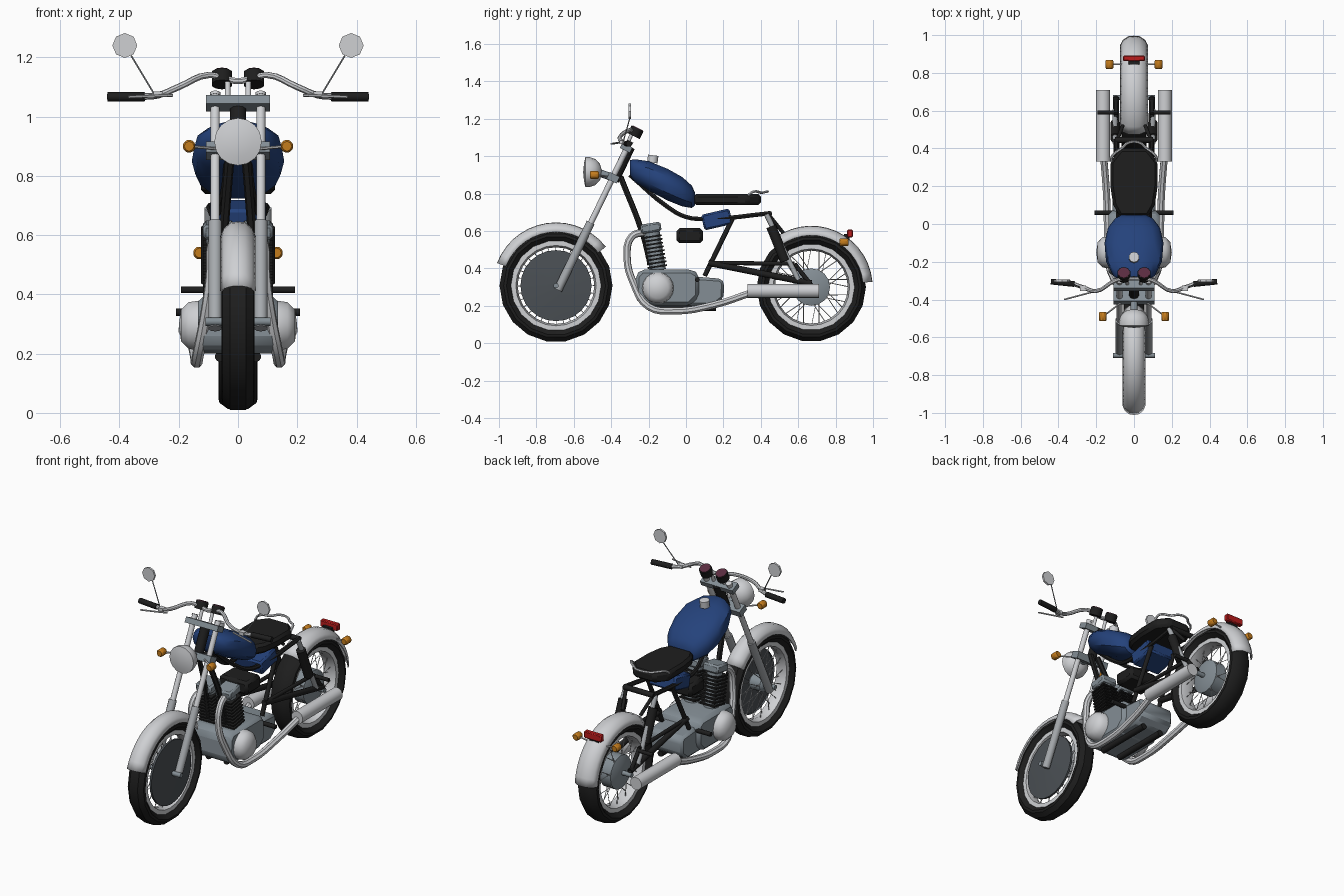
import bpy, bmesh, math
from mathutils import Vector

cube = bpy.data.objects.get("Cube")
if cube:
    bpy.data.objects.remove(cube, do_unlink=True)


def material(name, *rgb):
    m = bpy.data.materials.new(name)
    m.use_nodes = True
    m.diffuse_color = (*rgb, 1)
    m.node_tree.nodes["Principled BSDF"].inputs["Base Color"].default_value = (*rgb, 1)
    return m


black = material("black", .013, .013, .013)
blue = material("tank blue", .018, .055, .2)
chrome = material("chrome", .62, .63, .65)
silver = material("brushed silver", .38, .4, .42)
grey = material("engine grey", .23, .27, .3)
steel = material("dark steel", .07, .08, .09)
orange = material("indicator orange", .55, .2, .012)
red = material("tail light red", .5, .012, .012)
plum = material("gauge plum", .1, .025, .05)
parts = []


def finish(name, bm, mat, loc=(0, 0, 0), rot=(0, 0, 0)):
    bmesh.ops.recalc_face_normals(bm, faces=bm.faces)
    me = bpy.data.meshes.new(name)
    bm.to_mesh(me)
    bm.free()
    ob = bpy.data.objects.new(name, me)
    bpy.context.collection.objects.link(ob)
    me.materials.append(mat)
    ob.location, ob.rotation_euler = loc, rot
    parts.append(ob)
    return ob


def bevel(ob, width, segments=1):
    b = ob.modifiers.new("Bevel", "BEVEL")
    b.width, b.segments, b.limit_method = width, segments, "ANGLE"


def box(name, loc, size, mat, tilt=0, soft=0):
    bm = bmesh.new()
    bmesh.ops.create_cube(bm, size=1)
    bmesh.ops.scale(bm, vec=size, verts=bm.verts)
    ob = finish(name, bm, mat, loc, (math.radians(tilt), 0, 0))
    if soft:
        bevel(ob, soft)
    return ob


def rod(name, a, b, r, mat, r2=None, n=10):
    a, b = Vector(a), Vector(b)
    bm = bmesh.new()
    bmesh.ops.create_cone(bm, cap_ends=True, segments=n, radius1=r,
                          radius2=r if r2 is None else r2, depth=(b - a).length)
    return finish(name, bm, mat, (a + b) / 2, (b - a).to_track_quat("Z", "Y").to_euler())


def pipe(name, pts, r, mat, sides=2):
    cu = bpy.data.curves.new(name, "CURVE")
    cu.dimensions, cu.bevel_depth, cu.bevel_resolution = "3D", r, sides
    cu.use_fill_caps, cu.resolution_u = True, 4
    sp = cu.splines.new("BEZIER")
    sp.bezier_points.add(len(pts) - 1)
    for bp, p in zip(sp.bezier_points, pts):
        bp.co = p
        bp.handle_left_type = bp.handle_right_type = "AUTO"
    tmp = bpy.data.objects.new(name, cu)
    bpy.context.collection.objects.link(tmp)
    bpy.context.view_layer.update()
    bm = bmesh.new()
    bm.from_mesh(tmp.to_mesh())
    bpy.data.objects.remove(tmp, do_unlink=True)
    return finish(name, bm, mat)


def lathe(name, prof, loc, mat, n=18, start=0, sweep=360, closed=False, rot=(0, 0, 0)):
    """Turn an (x, radius) profile around the x axis."""
    full = sweep == 360
    bm = bmesh.new()
    rings = []
    for i in range(n if full else n + 1):
        t = math.radians(start + sweep * i / n)
        rings.append([bm.verts.new((x, r * math.cos(t), r * math.sin(t))) for x, r in prof])
    for i in range(n):
        a, b = rings[i], rings[(i + 1) % len(rings)]
        for j in range(len(prof) if closed else len(prof) - 1):
            k = (j + 1) % len(prof)
            bm.faces.new((a[j], a[k], b[k], b[j]))
    bmesh.ops.remove_doubles(bm, verts=bm.verts, dist=1e-5)
    return finish(name, bm, mat, loc, rot)


def prism(name, outline, axis, lo, hi, mat, soft=.01):
    bm = bmesh.new()
    place = (lambda p, h: (h, *p)) if axis == "x" else (lambda p, h: (*p, h))
    f = bm.faces.new([bm.verts.new(place(p, lo)) for p in outline])
    new = bmesh.ops.extrude_face_region(bm, geom=[f])["geom"]
    shift = (hi - lo, 0, 0) if axis == "x" else (0, 0, hi - lo)
    bmesh.ops.translate(bm, vec=shift, verts=[v for v in new if isinstance(v, bmesh.types.BMVert)])
    ob = finish(name, bm, mat)
    bevel(ob, soft)
    return ob


# Wheels with tyre, rim, hub, spokes and mudguard
def wheel(tag, c, R, inner, w, hub, guard_w, guard_start, guard_sweep):
    half = [(.6 * w, inner), (w, inner + .025), (.95 * w, R - .022), (.5 * w, R)]
    mirrored = [(-x, r) for x, r in reversed(half)]
    lathe(tag + "_tyre", half + mirrored, c, black, closed=True)
    e = .62 * w
    lathe(tag + "_rim", [(-e, inner + .005), (e, inner + .005), (e, inner - .025),
                         (0, inner - .035), (-e, inner - .025)], c, chrome, 24, closed=True)
    lathe(tag + "_hub", [(-.05, 0), (-.05, .6 * hub), (-.035, hub), (.035, hub), (.05, .6 * hub), (.05, 0)],
          c, grey, 16)
    rod(tag + "_axle", (-.11, *c[1:]), (.11, *c[1:]), .014, grey)
    for i in range(32):
        t, s = math.tau * i / 32, 1 if i % 2 else -1
        u = t + (.35 if i % 4 < 2 else -.35)
        rod(tag + "_spoke", (s * .035, c[1] + hub * .8 * math.cos(u), c[2] + hub * .8 * math.sin(u)),
            (s * .008, c[1] + (inner - .02) * math.cos(t), c[2] + (inner - .02) * math.sin(t)),
            .0022, chrome, n=4)
    g = [(guard_w * k, R + .036 - .04 * k ** 4 - .01 * k * k) for k in (-1, -.8, -.4, 0, .4, .8, 1)]
    guard = lathe(tag + "_mudguard", g, c, chrome, 14, guard_start, guard_sweep)
    guard.modifiers.new("Thickness", "SOLIDIFY").thickness = .006


front, rear = (0, -.695, .308), (0, .67, .3)
wheel("front", front, .302, .24, .055, .045, .06, 38, 121)
wheel("rear", rear, .292, .23, .066, .1, .074, 5, 122)
lathe("brake_cover", [(.03, .19), (.042, .19), (.055, .05), (.055, 0)], front, steel, 24)

# Steering: fork, clamps, neck, headlight
for s in (-1, 1):
    rod("fork_tube", (s * .077, -.53, .6), (s * .077, -.3, 1.075), .016, chrome)
    rod("fork_leg", (s * .077, -.685, .285), (s * .077, -.51, .645), .023, silver)
    rod("fork_cap", (s * .077, -.302, 1.07), (s * .077, -.297, 1.08), .018, chrome)
    rod("bar_riser", (s * .035, -.32, 1.05), (s * .035, -.29, 1.12), .01, chrome)
box("upper_clamp", (0, -.32, 1.045), (.216, .06, .032), grey, -26)
box("lower_clamp", (0, -.39, .885), (.216, .06, .04), grey, -26)
rod("steering_neck", (0, -.385, .87), (0, -.3, 1.05), .028, black)
lathe("headlight", [(-.05, 0), (-.045, .05), (-.038, .08), (-.015, .08), (.015, .07), (.04, .045), (.052, 0)],
      (0, -.5, .915), chrome, 16, rot=(0, 0, math.pi / 2))
rod("headlight_mount", (0, -.46, .91), (0, -.39, .885), .02, grey)

# Handlebar, grips, levers, mirrors, gauges
half_bar = [(.34, -.31, 1.067), (.27, -.335, 1.072), (.2, -.355, 1.1), (.1, -.3, 1.14), (.05, -.29, 1.13)]
pipe("handlebar", half_bar + [(0, -.29, 1.12)] + [(-x, y, z) for x, y, z in reversed(half_bar)], .011, chrome)
for s in (-1, 1):
    rod("grip", (s * .315, -.318, 1.067), (s * .44, -.305, 1.067), .016, black)
    box("lever_bracket", (s * .27, -.34, 1.075), (.03, .03, .02), chrome)
    rod("lever", (s * .22, -.36, 1.072), (s * .37, -.4, 1.066), .005, chrome, n=6)
    rod("mirror_stem", (s * .285, -.335, 1.08), (s * .36, -.3, 1.205), .003, silver, n=6)
    rod("mirror", (s * .382, -.307, 1.24), (s * .382, -.295, 1.24), .042, chrome, n=8)
    base, up = Vector((s * .054, -.28, 1.108)), Vector((0, .45, .89))
    rod("gauge_body", base, base + up * .045, .036, black, n=10)
    rod("gauge_face", base + up * .045, base + up * .049, .031, plum, n=10)

# Fuel tank lofted through rounded sections: y, bottom, top, half width
bm = bmesh.new()
rings = []
for y, lo, hi, w in [(-.3, .895, .98, .07), (-.275, .86, .985, .11), (-.2, .815, .975, .148), (-.1, .762, .935, .156),
                     (-.02, .73, .89, .138), (.03, .722, .845, .1), (.047, .735, .81, .07)]:
    mid, h = (lo + hi) / 2, (hi - lo) / 2
    ring = []
    for i in range(14):
        c, s = math.cos(math.tau * i / 14), math.sin(math.tau * i / 14)
        ring.append(bm.verts.new((w * math.copysign(abs(c) ** .8, c), y,
                                  mid + h * math.copysign(abs(s) ** .8, s))))
    rings.append(ring)
for a, b in zip(rings, rings[1:]):
    for i in range(14):
        bm.faces.new((a[i], a[(i + 1) % 14], b[(i + 1) % 14], b[i]))
bm.faces.new(rings[0])
bm.faces.new(rings[-1])
finish("fuel_tank", bm, blue)
rod("fuel_cap", (0, -.18, .965), (0, -.175, 1.005), .028, chrome)

# Seat, rear rail, side cover, air box
side = [(.075, .04), (.11, .1), (.125, .2), (.125, .33), (.07, .4)]
prism("seat", side + [(-x, y) for x, y in reversed(side)], "z", .738, .798, black, .015)
rail = [(.12, .33, .79), (.115, .36, .81), (.06, .405, .805), (.03, .43, .81)]
pipe("seat_rail", rail + [(-x, y, z) for x, y, z in reversed(rail)], .007, chrome, 1)
box("side_cover", (0, .165, .662), (.19, .155, .085), blue, 13, .01)
box("air_box", (0, .02, .575), (.19, .14, .08), black, 0, .015)

# Frame
for s in (-1, 1):
    pipe("down_tube", [(s * .025, -.35, .89), (s * .05, -.23, .58), (s * .06, -.19, .42)], .016, black, 1)
    pipe("top_rail", [(s * .03, -.3, .9), (s * .05, -.1, .73), (s * .07, 0, .675), (s * .08, .12, .665),
                      (s * .095, .45, .695)], .013, black, 1)
    rod("cradle_rail", (s * .06, -.2, .19), (s * .06, .16, .19), .018, black)
    rod("rear_post", (s * .08, .25, .67), (s * .09, .1, .36), .013, black)
    rod("swingarm", (s * .09, .12, .43), (s * .095, .67, .32), .017, black)
    rod("swingarm_brace", (s * .09, .12, .43), (s * .095, .58, .425), .011, black)
    rod("axle_stay", (s * .095, .58, .425), (s * .095, .67, .31), .012, black)
    rod("shock_rod", (s * .1, .43, .69), (s * .1, .6, .34), .014, silver)
    rod("shock_body", (s * .1, .455, .625), (s * .1, .53, .44), .027, black)
    rod("guard_stay", (s * .09, .44, .69), (s * .06, .52, .59), .01, black)
    rod("rider_peg", (s * .09, .06, .34), (s * .21, .06, .34), .013, black)
    rod("passenger_peg", (s * .09, .59, .415), (s * .193, .59, .415), .011, black)
rod("rail_crossbar", (-.1, .445, .692), (.1, .445, .692), .016, black)

# Engine
prism("crankcase", [(-.27, .36), (-.275, .24), (-.23, .2), (.02, .2), (.07, .25), (.07, .37), (.03, .395),
                    (-.24, .395)], "x", -.135, .135, grey, .02)
prism("gearbox", [(0, .36), (.19, .345), (.205, .32), (.2, .24), (.15, .2), (0, .2)], "x", -.115, .115, grey, .02)
for s in (-1, 1):
    lathe("round_cover", [(0, .085), (s * .035, .08), (s * .06, .055), (s * .068, 0)],
          (s * .132, -.15, .295), chrome, 18)
    rod("cylinder", (s * .065, -.15, .39), (s * .065, -.185, .6), .043, grey, n=12)
    for i in range(9):
        box("cooling_fin", (s * .065, -.153 - .0036 * i, .41 + .02 * i), (.105, .105, .009), black, 9)
    box("cylinder_head", (s * .065, -.188, .617), (.105, .11, .05), grey, 9, .01)

    # Exhaust
    pipe("exhaust_pipe", [(s * .07, -.22, .595), (s * .085, -.29, .57), (s * .09, -.315, .46), (s * .11, -.28, .32),
                          (s * .135, -.2, .195), (s * .14, -.06, .172), (s * .145, .15, .205), (s * .16, .35, .27)],
         .02, chrome)
    rod("silencer", (s * .163, .33, .28), (s * .163, .71, .28), .038, chrome, n=14)

    # Indicators
    for tag, x, y, z in (("front", .165, -.49, .9), ("rear", .13, .845, .54)):
        bulb = rod(tag + "_indicator", (s * x, y - .024, z), (s * x, y + .024, z), .023, orange, n=8)
        bevel(bulb, .006)
        rod(tag + "_indicator_stalk", (s * .06, y if tag == "rear" else -.41, z - .01), (s * x, y, z),
            .005, chrome, n=6)

# Tail light
box("tail_light", (0, .877, .587), (.115, .03, .042), red, 0, .005)
box("tail_light_bracket", (0, .86, .565), (.06, .03, .04), black)

bpy.ops.object.select_all(action="DESELECT")
for ob in parts:
    ob.select_set(True)
bpy.context.view_layer.objects.active = parts[0]
bpy.ops.object.shade_smooth_by_angle(angle=math.radians(38))
